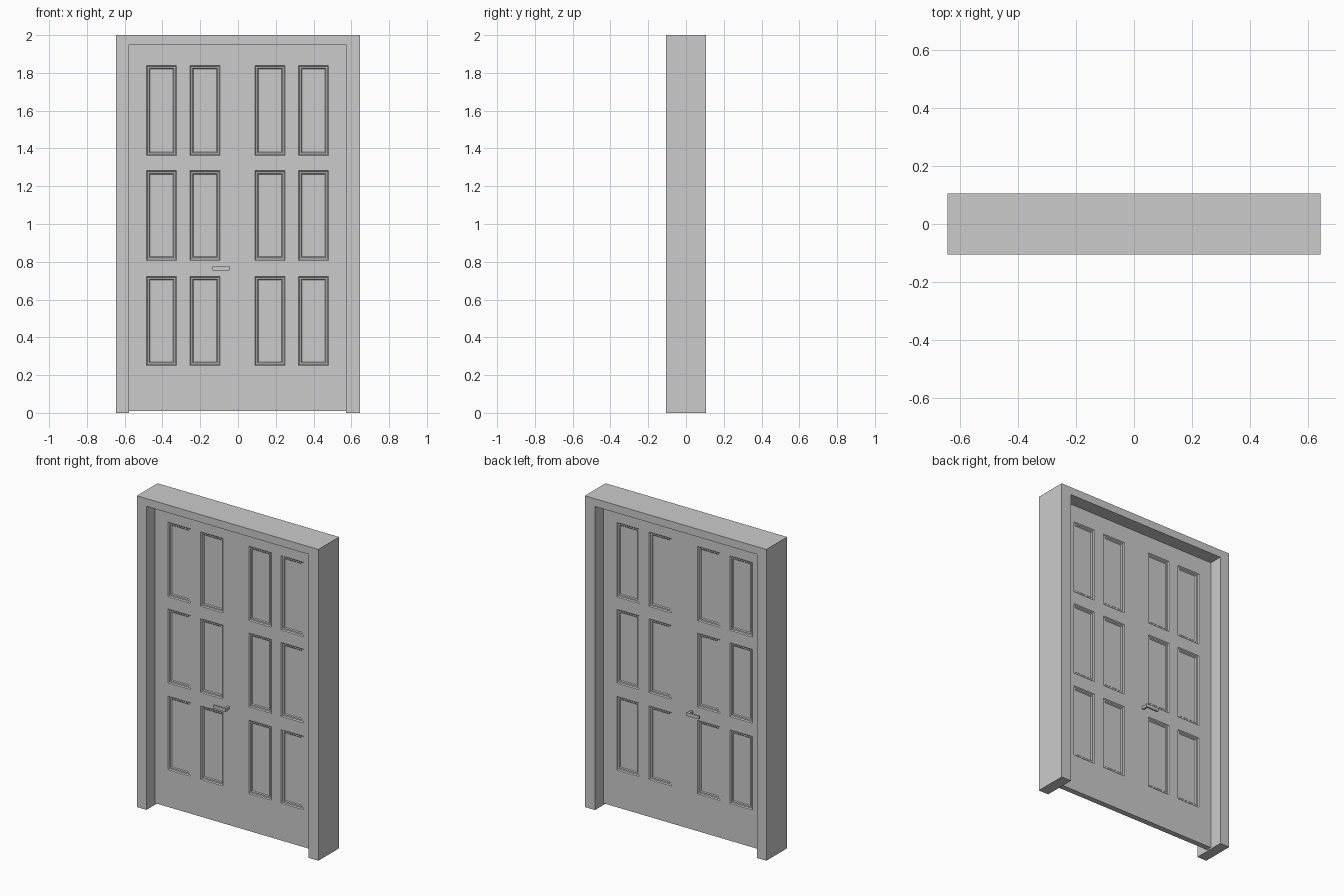
import bpy, bmesh
from mathutils import Matrix, Vector

if "Cube" in bpy.data.objects:
    bpy.data.objects.remove(bpy.data.objects["Cube"])

HALF = 0.018          # half thickness of the door slab


def finish(bm, name, mirror=False):
    bmesh.ops.recalc_face_normals(bm, faces=bm.faces) if not mirror else None
    me = bpy.data.meshes.new(name)
    bm.to_mesh(me)
    bm.free()
    ob = bpy.data.objects.new(name, me)
    bpy.context.collection.objects.link(ob)
    if mirror:
        m = ob.modifiers.new("back_side", 'MIRROR')
        m.use_axis = (False, True, False)
    return ob


def box(bm, lo, hi):
    lo, hi = Vector(lo), Vector(hi)
    bmesh.ops.create_cube(bm, size=1, matrix=Matrix.Translation((lo + hi) / 2)
                          @ Matrix.Diagonal((*(hi - lo), 1)))


# Door frame: arch-shaped outline extruded through its depth
bm = bmesh.new()
outline = [(-.645, 0), (-.577, 0), (-.577, 1.95), (.573, 1.95),
           (.573, 0), (.645, 0), (.645, 2), (-.645, 2)]
face = bm.faces.new([bm.verts.new((x, -.105, z)) for x, z in outline])
ext = bmesh.ops.extrude_face_region(bm, geom=[face])
bmesh.ops.translate(bm, vec=(0, .21, 0),
                    verts=[g for g in ext["geom"] if isinstance(g, bmesh.types.BMVert)])
finish(bm, "door_frame")

# Door slab: grid face with the panel cells inset into stepped mouldings
xs = [-.577, -.484, -.325, -.254, -.095, .09, .249, .32, .479, .573]
zs = [.01, .25, .722, .808, 1.282, 1.362, 1.84, 1.95]
bm = bmesh.new()
grid = [[bm.verts.new((x, -HALF, z)) for z in zs] for x in xs]
panels = []
for i in range(len(xs) - 1):
    for k in range(len(zs) - 1):
        f = bm.faces.new((grid[i][k], grid[i + 1][k], grid[i + 1][k + 1], grid[i][k + 1]))
        if i % 2 and k % 2:
            panels.append(f)
rim = [e for e in bm.edges if e.is_boundary]
bm.normal_update()
for width, depth in ((.008, -.006), (.012, 0), (.007, -.005)):
    bmesh.ops.inset_individual(bm, faces=panels, thickness=width, depth=depth)
    bm.normal_update()
# Slab edges run back to the middle plane, where the mirror joins them
ext = bmesh.ops.extrude_edge_only(bm, edges=rim)
for g in ext["geom"]:
    if isinstance(g, bmesh.types.BMVert):
        g.co.y = 0
finish(bm, "door_slab", mirror=True)

# Lever handles on both faces: grip bar and neck
bm = bmesh.new()
box(bm, (-.135, -.062, .755), (-.045, -.05, .775))
box(bm, (-.061, -.051, .757), (-.047, -HALF + .002, .773))
finish(bm, "lever_handle", mirror=True)
